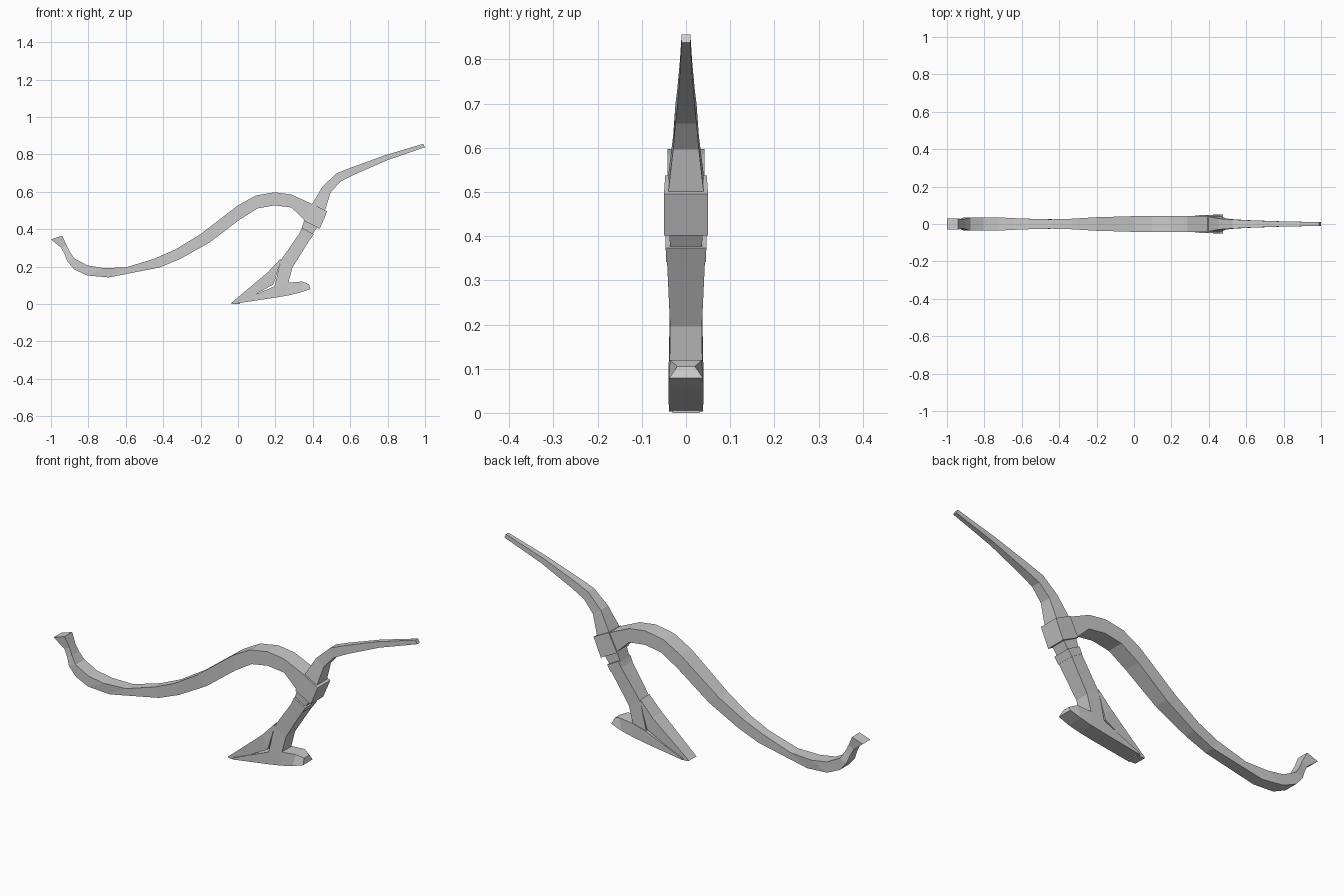
import bpy
import bmesh


def loft(name, stations):
    """Each station: upper x, z, lower x, z, half width, optional upper half width."""
    bm = bmesh.new()
    rings = []
    for ux, uz, lx, lz, w, *top in stations:
        t = top[0] if top else w
        rings.append([bm.verts.new(p) for p in
                      ((ux, -t, uz), (ux, t, uz), (lx, w, lz), (lx, -w, lz))])
    for a, b in zip(rings, rings[1:]):
        for i in range(4):
            j = (i + 1) % 4
            bm.faces.new((a[i], a[j], b[j], b[i]))
    bm.faces.new(rings[0])
    bm.faces.new(rings[-1][::-1])
    bmesh.ops.recalc_face_normals(bm, faces=bm.faces)
    mesh = bpy.data.meshes.new(name)
    bm.to_mesh(mesh)
    bm.free()
    obj = bpy.data.objects.new(name, mesh)
    bpy.context.collection.objects.link(obj)
    return obj


# Long S-curved draft beam with a flared hitch tip
loft("draft_beam", [
    (-.94, .365, -1.0, .345, .03),
    (-.917, .315, -.945, .30, .024),
    (-.90, .28, -.927, .265, .028),
    (-.875, .243, -.912, .227, .035),
    (-.805, .206, -.875, .184, .035),
    (-.72, .192, -.805, .152, .035),
    (-.60, .195, -.69, .142, .029),
    (-.445, .243, -.42, .195, .025),
    (-.335, .291, -.31, .24, .028),
    (-.205, .37, -.15, .33, .036),
    (0, .527, .01, .452, .042),
    (.095, .58, .105, .511, .042),
    (.195, .597, .195, .527, .042),
    (.285, .585, .285, .516, .042),
    (.395, .535, .355, .449, .042),
])

# Wider block where the beam holds the stock
loft("beam_socket", [
    (.395, .537, .35, .447, .047),
    (.477, .495, .437, .402, .05),
])

# Curved handle running down through the socket
loft("handle", [
    (.337, .395, .395, .37, .036),
    (.355, .45, .43, .418, .038),
    (.40, .54, .465, .50, .04),
    (.452, .628, .495, .596, .029),
    (.527, .698, .548, .655, .024),
    (.607, .73, .623, .692, .02),
    (.783, .794, .794, .767, .014),
    (.99, .856, 1.0, .838, .01),
])

# Collar and stock reaching down to the sole
loft("stock_collar", [
    (.342, .407, .405, .373, .046),
    (.327, .375, .385, .342, .045),
])
loft("stock", [
    (.33, .38, .385, .345, .043),
    (.228, .232, .291, .195, .036),
    (.195, .094, .27, .115, .037),
    (.19, .05, .28, .07, .037),
])

# Sole with a bevelled heel
loft("sole", [
    (0, .012, -.005, .003, .038),
    (.195, .094, .2, .034, .04),
    (.27, .114, .27, .046, .04),
    (.345, .12, .33, .06, .04, .036),
    (.38, .105, .387, .079, .038, .02),
])

# Pointed share lying on the front of the stock
loft("share", [
    (.228, .242, .226, .222, .036),
    (.16, .17, .19, .105, .038),
    (-.037, .004, .01, .006, .03),
    (-.03, 0, .01, 0, .03),
])
